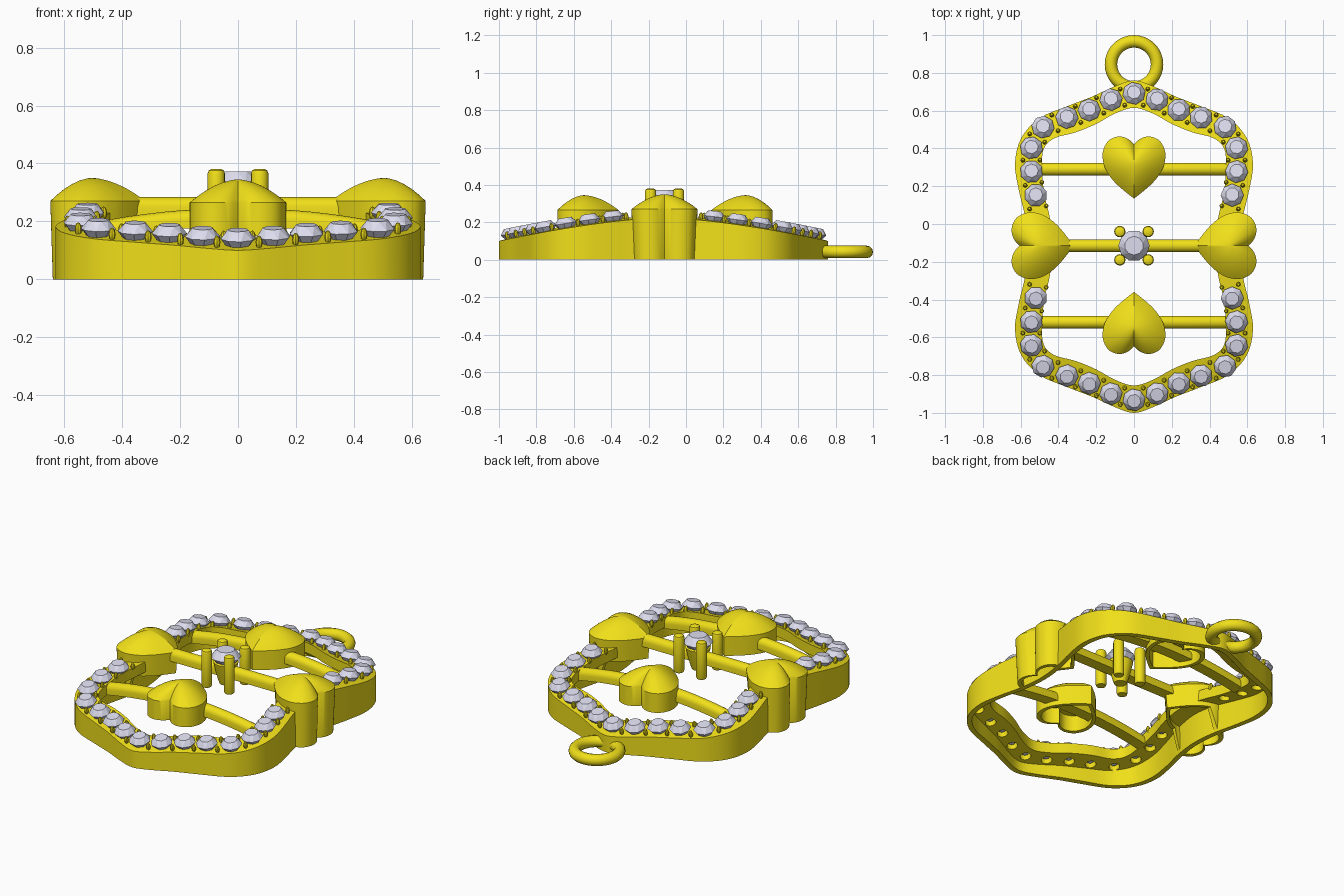
import bpy, bmesh, math
from mathutils import Vector, Matrix

if "Cube" in bpy.data.objects:
    bpy.data.objects.remove(bpy.data.objects["Cube"])

CY = -0.12  # y of the frame's middle


def material(name, rgb):
    m = bpy.data.materials.new(name)
    m.diffuse_color = (*rgb, 1)
    m.use_nodes = True
    m.node_tree.nodes["Principled BSDF"].inputs["Base Color"].default_value = m.diffuse_color
    return m


GOLD = material("gold", (0.88, 0.74, 0.01))
STONE = material("stone", (0.72, 0.72, 0.86))


def finish(name, bm, mat, smooth=True):
    bmesh.ops.recalc_face_normals(bm, faces=bm.faces)
    me = bpy.data.meshes.new(name)
    bm.to_mesh(me)
    bm.free()
    me.materials.append(mat)
    ob = bpy.data.objects.new(name, me)
    bpy.context.collection.objects.link(ob)
    if smooth:
        bpy.ops.object.select_all(action='DESELECT')
        ob.select_set(True)
        bpy.context.view_layer.objects.active = ob
        bpy.ops.object.shade_smooth_by_angle(angle=math.radians(35))
    return ob


def spline(pts, closed, n=4):
    # Catmull-Rom through 2D points
    p = [Vector(q) for q in pts]
    p = [p[-1]] + p + p[:2] if closed else [p[0]] + p + [p[-1]]
    out = []
    for a, b, c, d in zip(p, p[1:], p[2:], p[3:]):
        for i in range(n):
            t = i / n
            out.append(0.5 * (2 * b + (c - a) * t + (2 * a - 5 * b + 4 * c - d) * t * t
                              + (3 * b - a - 3 * c + d) * t ** 3))
    return out if closed else out + [p[-1]]


def skin(bm, rings, wrap=False, cap0=False, cap1=False):
    # quads between successive closed rings of 3D points
    rv = [[bm.verts.new(c) for c in r] for r in rings]
    pairs = list(zip(rv, rv[1:])) + ([(rv[-1], rv[0])] if wrap else [])
    for a, b in pairs:
        for i in range(len(a)):
            j = (i + 1) % len(a)
            bm.faces.new((a[i], a[j], b[j], b[i]))
    for use, r in ((cap0, rv[0]), (cap1, rv[-1])):
        if use:
            bm.faces.new(r)


def top_z(v):
    return 0.225 - 0.125 * (abs(v) / 0.88) ** 1.5


def tilt(v):
    s = (top_z(v + 0.01) - top_z(v - 0.01)) / 0.02
    return Vector((0, -s, 1)).to_track_quat('Z', 'Y').to_matrix().to_4x4()


# Frame: scalloped band, outer wall plus top plate, open underneath
def full_loop(q):
    half = q + [(x, -v) for x, v in reversed(q[:-1])]
    return spline(half + [(-x, v) for x, v in reversed(half[1:-1])], True)


outer = full_loop([(0, .88), (.1, .85), (.22, .795), (.35, .745), (.5, .68),
                   (.597, .575), (.63, .44), (.61, .3), (.575, .15), (.56, 0)])
inner = full_loop([(0, .735), (.1, .705), (.2, .65), (.31, .605), (.42, .575),
                   (.477, .52), (.487, .42), (.475, .28), (.445, .15), (.43, 0)])
sections = [(0, 0, 0), (0, 1, 0), (1, 1, .012), (1, 1, -.05), (.22, 1, -.05), (.22, 0, 0)]
rings = []
for t, k, dz in sections:
    ring = []
    for o, i in zip(outer, inner):
        p = o.lerp(i, t)
        ring.append((p.x, p.y + CY, k * top_z(p.y) + dz))
    rings.append(ring)
bm = bmesh.new()
skin(bm, rings, wrap=True)
frame = finish("frame", bm, GOLD, False)

# Stone positions: one row over the top, one over the bottom
quarter = [(.52, .27), (.543, .395), (.543, .52), (.482, .63), (.355, .68), (.237, .72), (.122, .775)]
row = quarter + [(0, .808)] + [(-x, v) for x, v in reversed(quarter)]
rows = [[Vector((x, v * s)) for x, v in row] for s in (1, -1)]

# Drilled seats under the stones
bm = bmesh.new()
for r in rows:
    for p in r:
        bmesh.ops.create_cone(bm, cap_ends=True, segments=12, radius1=.03, radius2=.03, depth=.2,
                              matrix=Matrix.Translation((p.x, p.y + CY, top_z(p.y))) @ tilt(p.y))
cutter = finish("seat_cutter", bm, GOLD, False)
cutter.hide_render = True
mod = frame.modifiers.new("seats", 'BOOLEAN')
mod.operation, mod.object, mod.solver = 'DIFFERENCE', cutter, 'EXACT'
bpy.ops.object.select_all(action='DESELECT')
frame.select_set(True)
bpy.context.view_layer.objects.active = frame
bpy.ops.object.modifier_apply(modifier=mod.name)
bpy.data.objects.remove(cutter)
bpy.ops.object.shade_smooth_by_angle(angle=math.radians(35))


# Faceted stones
def gem(bm, mat, r, n=8):
    def ring(rad, z, off):
        return [mat @ Vector((rad * math.cos(2 * math.pi * (i + off) / n),
                              rad * math.sin(2 * math.pi * (i + off) / n), z)) for i in range(n)]
    t, g, c = [[bm.verts.new(q) for q in k] for k in
               (ring(r * .6, r * .8, .5), ring(r, r * .3, 0), ring(r * .3, -r * .6, 0))]
    bm.faces.new(t)
    bm.faces.new(c)
    for i in range(n):
        j = (i + 1) % n
        bm.faces.new((g[i], g[j], t[i]))
        bm.faces.new((t[i], g[j], t[j]))
        bm.faces.new((g[i], c[i], c[j], g[j]))


bm = bmesh.new()
for r in rows:
    for k, p in enumerate(r):
        gem(bm, Matrix.Translation((p.x, p.y + CY, top_z(p.y) + .008)) @ tilt(p.y)
            @ Matrix.Rotation(k * .7, 4, 'Z'), .061)
finish("frame_stones", bm, STONE, False)

# Bead prongs in pairs between stones
bm = bmesh.new()
for r in rows:
    ext = [2 * r[0] - r[1]] + r + [2 * r[-1] - r[-2]]
    for a, b in zip(ext, ext[1:]):
        d = (b - a).normalized()
        for s in (-.045, .045):
            q = (a + b) / 2 + Vector((-d.y, d.x)) * s
            bmesh.ops.create_uvsphere(bm, u_segments=8, v_segments=6, radius=.012,
                                      matrix=Matrix.Translation((q.x, q.y + CY, top_z(q.y) + .018))
                                      @ tilt(q.y) @ Matrix.Diagonal((1, 1, 2, 1)))
finish("bead_prongs", bm, GOLD)

# Domed hearts, hollow underneath
half = spline([(0, .122), (.035, .152), (.085, .163), (.138, .138), (.166, .075),
               (.155, 0), (.112, -.068), (.055, -.122), (0, -.165)], False)
HEART = half + [Vector((-p.x, p.y)) for p in reversed(half[1:-1])]


def heart(name, x, y, angle, wall_top, rise, bottom, taper=1, size=1):
    mat = Matrix.Translation((x, y, 0)) @ Matrix.Rotation(math.radians(angle), 4, 'Z')

    def ring(s, zf):
        return [mat @ Vector((p.x * s * size, .02 + (p.y - .02) * s, zf(p.y))) for p in HEART]
    rings = [ring(.86, lambda v: wall_top - .02), ring(.86 * taper, bottom), ring(taper, bottom)]
    for s in (1, .92, .8, .65, .48, .3, .12, .02):
        rings.append(ring(s, lambda v, s=s: wall_top + rise * (1 - s ** 1.8)))
    bm = bmesh.new()
    skin(bm, rings, cap0=True, cap1=True)
    finish(name, bm, GOLD)


def side_bottom(v):
    # lobes reach the ground, the point stops at the frame plate
    return .14 * min(1, max(0, (.07 - v) / .05))


heart("back_heart", 0, .30, 0, .265, .08, lambda v: .15)
heart("front_heart", 0, -.525, 180, .265, .08, lambda v: .15)
heart("right_heart", .485, -.115, -90, .27, .08, side_bottom, .94, 1.06)
heart("left_heart", -.485, -.115, 90, .27, .08, side_bottom, .94, 1.06)


# Cross bars: half-round section, outer two arched
def bar(name, y, z_mid, drop, w):
    bm = bmesh.new()
    rings = []
    for i in range(17):
        x = -w + 2 * w * i / 16
        z = z_mid - drop * (x / w) ** 2
        sec = [(.034 * math.cos(a * math.pi / 8), .034 * math.sin(a * math.pi / 8)) for a in range(9)]
        sec += [(-.034, -.03), (.034, -.03)]
        rings.append([(x, y + a, z + b) for a, b in sec])
    skin(bm, rings, cap0=True, cap1=True)
    finish(name, bm, GOLD)


bar("back_bar", .29, .212, .05, .5)
bar("middle_bar", -.115, .25, 0, .45)
bar("front_bar", -.52, .212, .05, .5)


# Centre setting: four round-topped prongs, collar and stone
def lathe(bm, x, y, prof, n=16):
    skin(bm, [[(x + r * math.cos(2 * math.pi * i / n), y + r * math.sin(2 * math.pi * i / n), z)
               for i in range(n)] for r, z in prof], cap0=True, cap1=True)


bm = bmesh.new()
for sx in (-1, 1):
    for sy in (-1, 1):
        lathe(bm, sx * .075, -.115 + sy * .075,
              [(.026, .16), (.03, .17), (.03, .365), (.026, .376), (.017, .381)])
finish("centre_prongs", bm, GOLD)
bm = bmesh.new()
lathe(bm, 0, -.115, [(.035, .17), (.045, .2), (.07, .3), (.06, .31)])
finish("centre_collar", bm, GOLD)
bm = bmesh.new()
gem(bm, Matrix.Translation((0, -.115, .306)), .083, 10)
finish("centre_stone", bm, STONE, False)

# Hanging ring
bm = bmesh.new()
skin(bm, [[((.122 + .033 * math.cos(b)) * math.cos(a), .845 + (.122 + .033 * math.cos(b)) * math.sin(a),
            .042 + .033 * math.sin(b)) for b in [k * math.pi / 6 for k in range(12)]]
          for a in [k * math.pi / 18 for k in range(36)]], wrap=True)
finish("hanging_ring", bm, GOLD)
